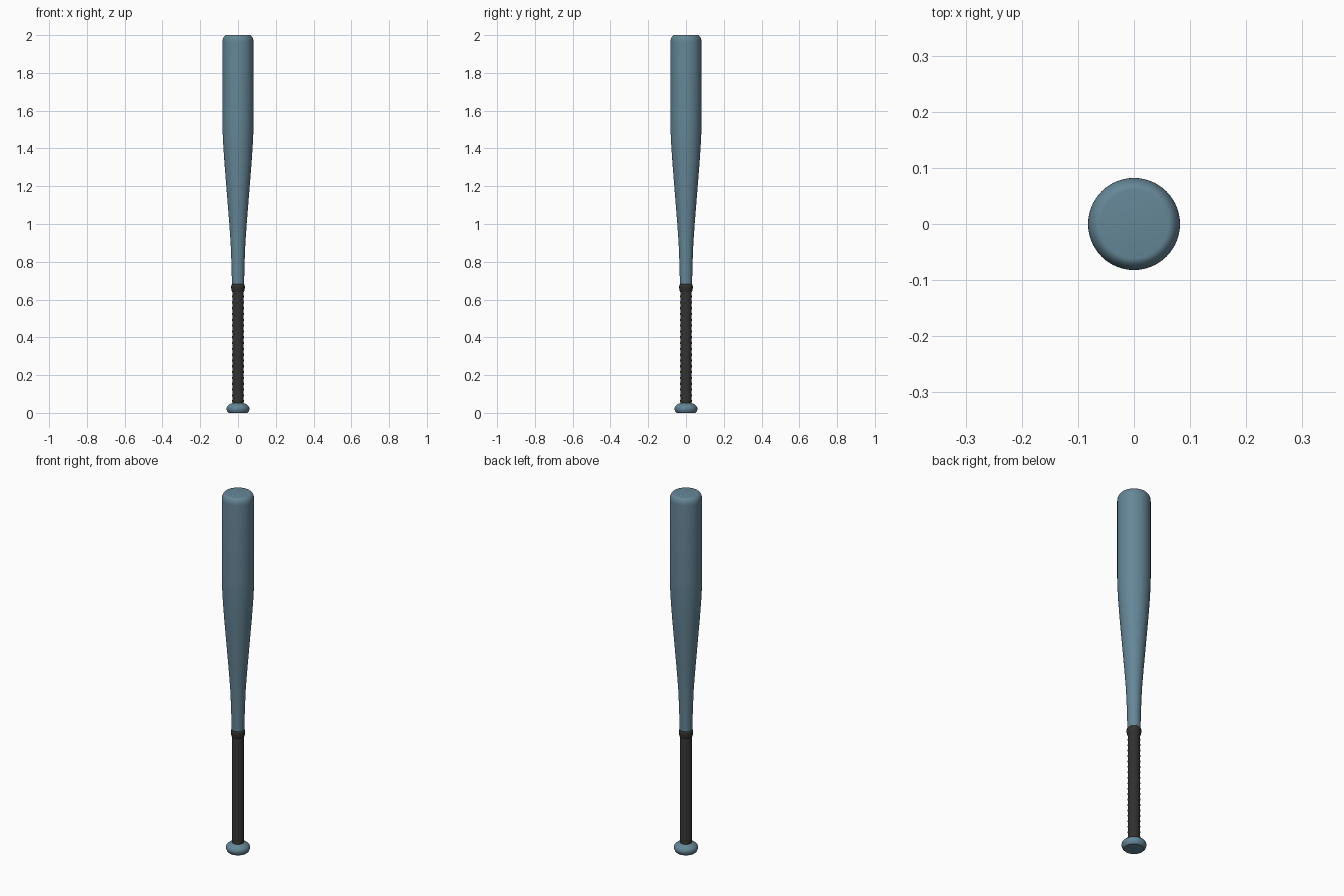
import bpy, bmesh, math

if "Cube" in bpy.data.objects:
    bpy.data.objects.remove(bpy.data.objects["Cube"])

SEGMENTS = 64


def material(name, color):
    mat = bpy.data.materials.new(name)
    mat.diffuse_color = color
    mat.use_nodes = True
    mat.node_tree.nodes["Principled BSDF"].inputs["Base Color"].default_value = mat.diffuse_color
    return mat


def lathe(name, profile, mat):
    """Spin a (radius, height) profile around z and cap both ends."""
    bm = bmesh.new()
    rings = []
    for r, z in profile:
        rings.append([bm.verts.new((r * math.cos(a), r * math.sin(a), z))
                      for a in (2 * math.pi * i / SEGMENTS for i in range(SEGMENTS))])
    for low, high in zip(rings, rings[1:]):
        for i in range(SEGMENTS):
            j = (i + 1) % SEGMENTS
            bm.faces.new((low[i], low[j], high[j], high[i]))
    bm.faces.new(rings[0][::-1])
    bm.faces.new(rings[-1])
    mesh = bpy.data.meshes.new(name)
    bm.to_mesh(mesh)
    bm.free()
    obj = bpy.data.objects.new(name, mesh)
    bpy.context.collection.objects.link(obj)
    mesh.materials.append(mat)
    bpy.ops.object.select_all(action='DESELECT')
    bpy.context.view_layer.objects.active = obj
    obj.select_set(True)
    bpy.ops.object.shade_smooth_by_angle(angle=math.radians(35))
    return obj


blue = material("painted_blue", (0.13, 0.24, 0.31, 1))
black = material("grip_black", (0.03, 0.03, 0.028, 1))

# Barrel: slim neck, long taper, straight hitting zone, rounded shoulder
barrel = [(0.032, 0.66), (0.033, 0.72), (0.035, 0.80), (0.039, 0.90), (0.046, 1.00),
          (0.054, 1.10), (0.062, 1.20), (0.070, 1.30), (0.077, 1.40),
          (0.081, 1.48), (0.082, 1.53)]
for k in range(9):
    a = math.pi / 2 * k / 8
    barrel.append((0.061 + 0.021 * math.cos(a), 1.965 + 0.035 * math.sin(a)))
lathe("barrel", barrel, blue)

# Grip: tape with shallow overlapping wraps
wraps, bottom, top = 20, 0.04, 0.655
step = (top - bottom) / wraps
grip = []
for k in range(wraps):
    z = bottom + k * step
    grip += [(0.0295, z), (0.031, z + step * 0.85)]
grip.append((0.0295, top))
lathe("grip_tape", grip, black)

# Collar: rounded band closing the top of the tape
lathe("grip_collar", [(0.030, 0.638), (0.034, 0.648), (0.036, 0.660),
                      (0.036, 0.672), (0.034, 0.680), (0.032, 0.682)], black)

# Knob: flattened bulge with a flat base
lathe("knob", [(0.050, 0.0), (0.056, 0.006), (0.060, 0.016), (0.061, 0.024),
               (0.058, 0.034), (0.050, 0.042), (0.040, 0.048), (0.030, 0.052)], blue)
